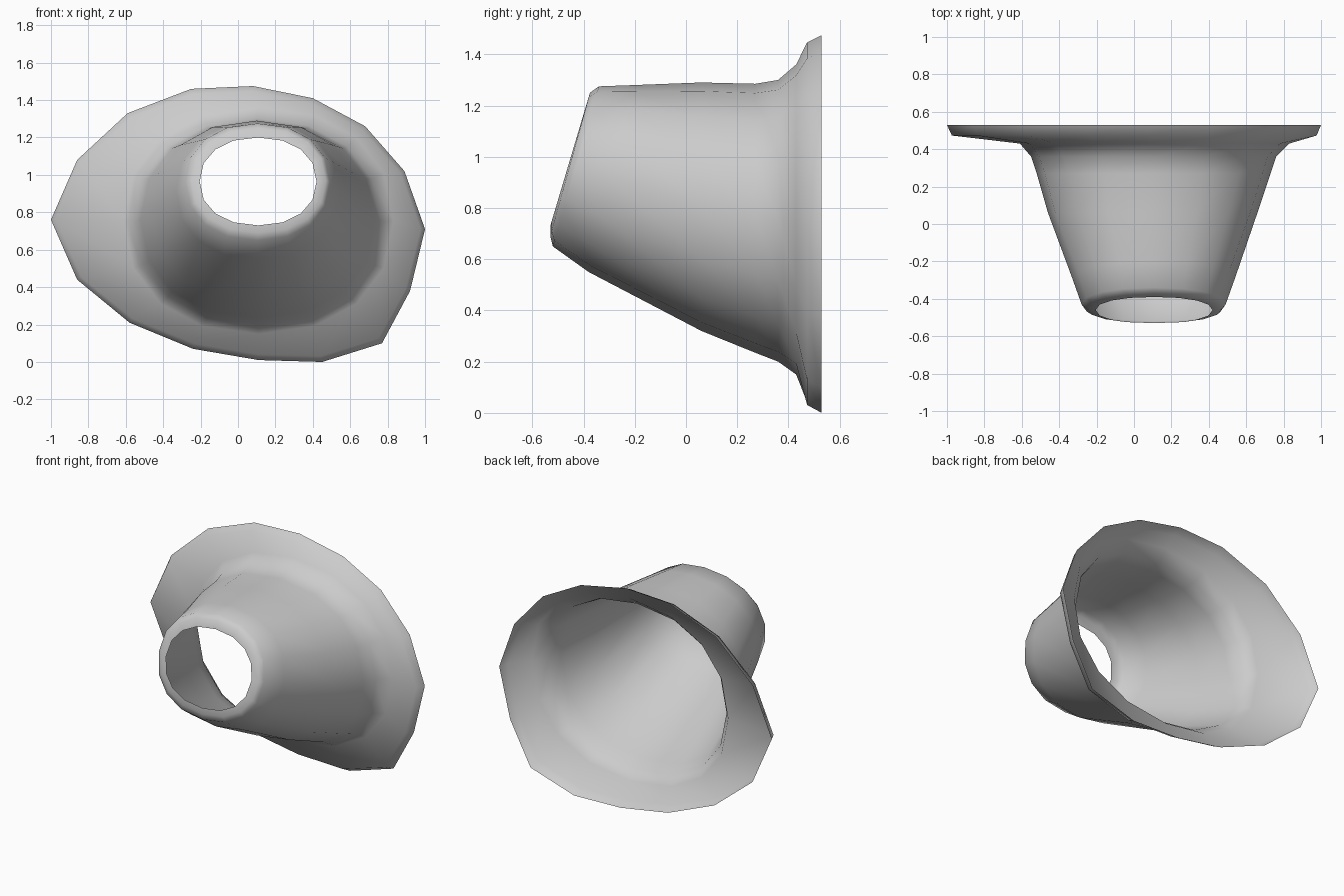
import bpy, bmesh, math

if "Cube" in bpy.data.objects:
    bpy.data.objects.remove(bpy.data.objects["Cube"])

N = 16

# Irregular outer flange outline (x, z), counter-clockwise from the right
RIM = [(1.0, .71), (.89, 1.02), (.68, 1.26), (.40, 1.41), (.08, 1.475), (-.25, 1.46),
       (-.59, 1.33), (-.86, 1.08), (-1.0, .76), (-.86, .44), (-.58, .21), (-.24, .07),
       (.11, .01), (.45, 0), (.77, .10), (.92, .38)]

# Funnel sections: y at top, y at bottom, z top, z bottom, x left, x right
SECTIONS = [
    (.43, .43, 1.36, .15, -.61, .83),
    (.36, .36, 1.30, .20, -.55, .76),
    (.27, .27, 1.285, .235, -.52, .73),
    (.06, .06, 1.29, .32, -.46, .66),
    (-.20, -.38, 1.28, .55, -.33, .54),
    (-.34, -.52, 1.275, .65, -.28, .49),
    (-.375, -.53, 1.25, .69, -.25, .47),
    (-.39, -.53, 1.20, .73, -.205, .42),
]


def oval(yt, yb, zt, zb, xl, xr, power=2.2):
    """Slightly squared oval ring, tilted between its top and bottom y."""
    pts = []
    for i in range(N):
        a = 2 * math.pi * i / N
        c, s = [math.copysign(abs(v) ** (2 / power), v) if abs(v) > 1e-6 else 0
                for v in (math.cos(a), math.sin(a))]
        pts.append(((xl + xr) / 2 + c * (xr - xl) / 2,
                    (yt + yb) / 2 + s * (yt - yb) / 2,
                    (zt + zb) / 2 + s * (zt - zb) / 2))
    return pts


# Flange edge, then funnel, then rolled mouth
cx, cz = .05, .77
rings = [[(x, .53, z) for x, z in RIM],
         [(cx + (x - cx) * .975, .473, cz + (z - cz) * .96) for x, z in RIM]]
rings += [oval(*s) for s in SECTIONS]

bm = bmesh.new()
loops = [[bm.verts.new(p) for p in r] for r in rings]
for a, b in zip(loops, loops[1:]):
    for i in range(N):
        j = (i + 1) % N
        bm.faces.new((a[i], b[i], b[j], a[j])).smooth = True
bmesh.ops.recalc_face_normals(bm, faces=bm.faces)
# Make the outside of the funnel face outward
bm.normal_update()
ref = max(bm.faces, key=lambda f: f.calc_center_median().z if f.calc_center_median().y < .2 else -1)
if ref.normal.z < 0:
    bmesh.ops.reverse_faces(bm, faces=bm.faces)

mesh = bpy.data.meshes.new("flanged_funnel")
bm.to_mesh(mesh)
bm.free()
bpy.context.collection.objects.link(bpy.data.objects.new("flanged_funnel", mesh))
